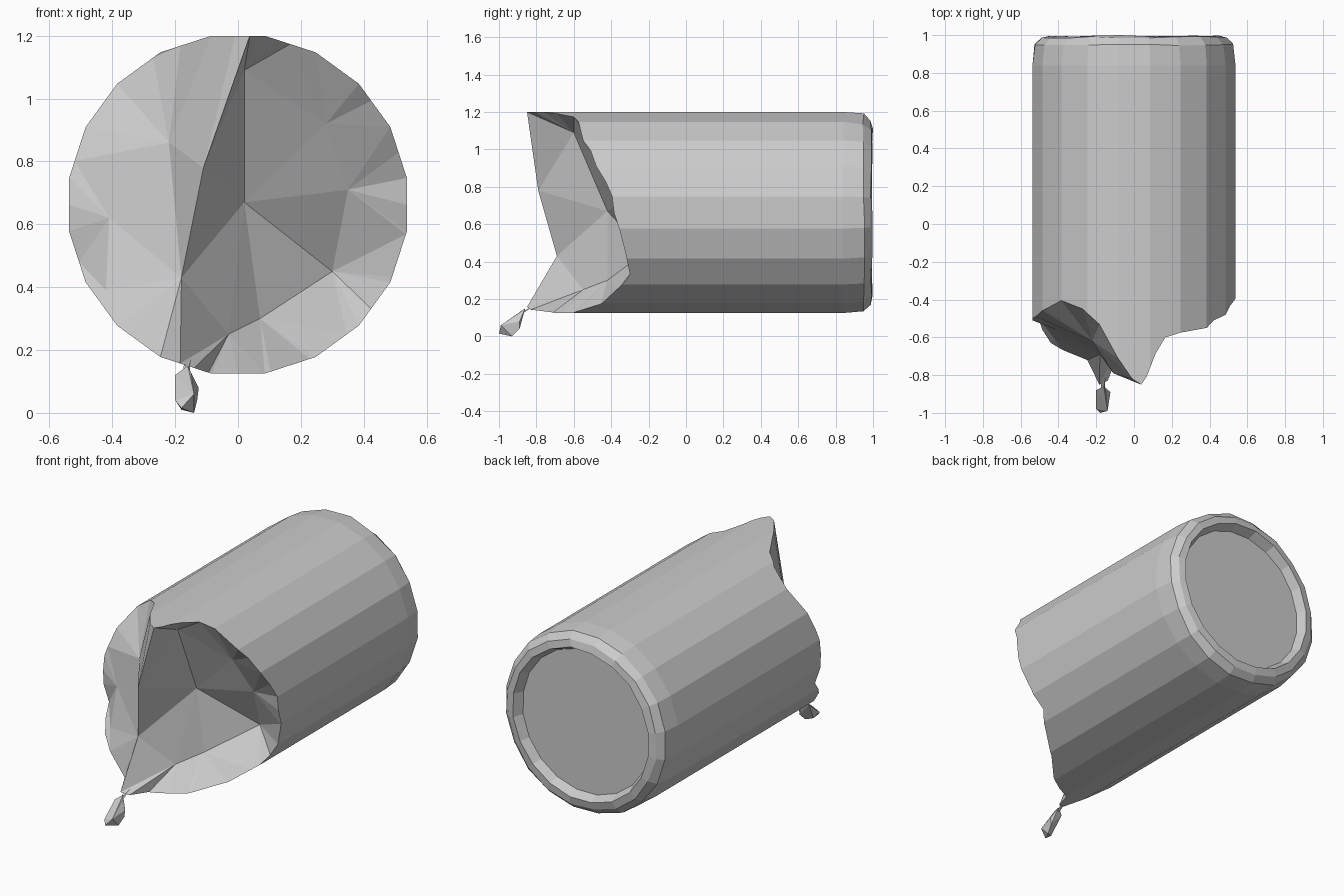
import bpy, bmesh, math, random
from mathutils import Vector
from mathutils.geometry import delaunay_2d_cdt

if "Cube" in bpy.data.objects:
    bpy.data.objects.remove(bpy.data.objects["Cube"])

random.seed(4)
CZ, R, SIDES = 0.6625, 0.544, 20
STEP = 360 / SIDES

# torn edge: (angle in front view, y of edge)
TEAR = [(0, -.385), (9, -.395), (18, -.43), (27, -.48), (38, -.51), (45, -.55), (63, -.575),
        (72, -.60), (78, -.69), (83, -.81), (86, -.85), (91, -.82), (99, -.71),
        (110, -.53), (120, -.45), (135, -.405), (150, -.45), (165, -.49), (180, -.51),
        (200, -.50), (215, -.63), (230, -.68), (243, -.72), (250, -.85), (255, -.83),
        (260, -.71), (270, -.66), (281, -.59), (295, -.46), (310, -.37), (322, -.30),
        (335, -.32), (350, -.355), (360, -.385)]
# inner points of the crumpled front (x, y, z)
INNER = [(-.11, -.79, .78), (-.18, -.69, .43), (.02, -.60, 1.09), (.02, -.42, .67),
         (.28, -.45, .92), (.35, -.35, .71), (.30, -.22, .45), (.07, -.42, .30),
         (-.22, -.62, .86), (-.41, -.56, .62), (-.42, -.61, .39), (-.03, -.55, .25)]


def tear_y(a):
    for (a0, y0), (a1, y1) in zip(TEAR, TEAR[1:]):
        if a0 <= a <= a1:
            return y0 + (y1 - y0) * (a - a0) / (a1 - a0)


def on_polygon(a, r):
    """Point on the flat-sided outline at angle a, as x and z."""
    off = (a + STEP / 2) % STEP - STEP / 2
    d = r * math.cos(math.radians(STEP / 2)) / math.cos(math.radians(off))
    return d * math.cos(math.radians(a)), CZ + d * math.sin(math.radians(a))


def finish(bm, name):
    bmesh.ops.recalc_face_normals(bm, faces=bm.faces)
    me = bpy.data.meshes.new(name)
    bm.to_mesh(me)
    bm.free()
    ob = bpy.data.objects.new(name, me)
    bpy.context.collection.objects.link(ob)
    return ob


# can body: back rings with dented rim and recessed base
bm = bmesh.new()
corners = [STEP / 2 + STEP * i for i in range(SIDES)]
rings = []
for r, y, jit in [(R, .84, 0), (.537, .95, .01), (.50, .988, .008),
                  (.455, .995, .005), (.43, .94, .004)]:
    ring = []
    for a in corners:
        x, z = on_polygon(a, r - random.uniform(0, jit))
        ring.append(bm.verts.new((x, y + random.uniform(-jit, jit) * .6, z)))
    rings.append(ring)
rings[3][5].co.y = 1.0
for lo, hi in zip(rings, rings[1:]):
    for i in range(SIDES):
        j = (i + 1) % SIDES
        bm.faces.new((lo[i], lo[j], hi[j], hi[i]))
bm.faces.new(rings[-1])

# torn front edge and flat side panels
angles = sorted(set(corners) | {a for a, _ in TEAR if a < 360})
edge = []
for a in angles:
    x, z = on_polygon(a, R)
    edge.append(bm.verts.new((x, tear_y(a), z)))
idx = {a: i for i, a in enumerate(angles)}
n = len(edge)
for i, a in enumerate(corners):
    j = (i + 1) % SIDES
    k, front = idx[a], [edge[idx[a]]]
    while k != idx[corners[j]]:
        k = (k + 1) % n
        front.append(edge[k])
    bm.faces.new(front + [rings[0][j], rings[0][i]])

# crumpled front: ridges and creases held as fixed lines
verts = edge + [bm.verts.new(p) for p in INNER]
folds = [(idx[86], n), (n, n + 1), (n + 1, idx[250]), (idx[86], n + 2), (n + 2, n),
         (n + 2, n + 3), (n + 3, n + 1), (n + 1, n + 11)]
folds += [(n + 3, n + k) for k in (4, 5, 6, 7, 11)]
folds += [(n + 1, n + k) for k in (8, 9, 10)]
pts = [Vector((v.co.x, v.co.z)) for v in verts]
_, _, tris, orig, _, _ = delaunay_2d_cdt(pts, folds, [list(range(n))], 1, 1e-6)
for t in tris:
    f = [verts[orig[i][0]] for i in t]
    if len(set(f)) == 3 and bm.faces.get(f) is None:
        bm.faces.new(f)
finish(bm, "can_body")

# small torn tab hanging from the lower front edge
bm = bmesh.new()
for p in [(-.17, -.80, .17), (-.15, -.80, .17), (-.155, -.87, .125), (-.175, -.87, .13),
          (-.16, -.86, .14)]:
    bm.verts.new(p)
bmesh.ops.convex_hull(bm, input=bm.verts)
finish(bm, "tab_neck")
bm = bmesh.new()
for p in [(-.16, -.86, .15), (-.20, -.88, .12), (-.15, -.885, .13), (-.20, -.98, .04),
          (-.18, -1.0, .015), (-.14, -.99, .06), (-.14, -.93, 0), (-.18, -.95, .01),
          (-.125, -.89, .08), (-.13, -.89, .04)]:
    bm.verts.new(p)
bmesh.ops.convex_hull(bm, input=bm.verts)
finish(bm, "tab_tip")
